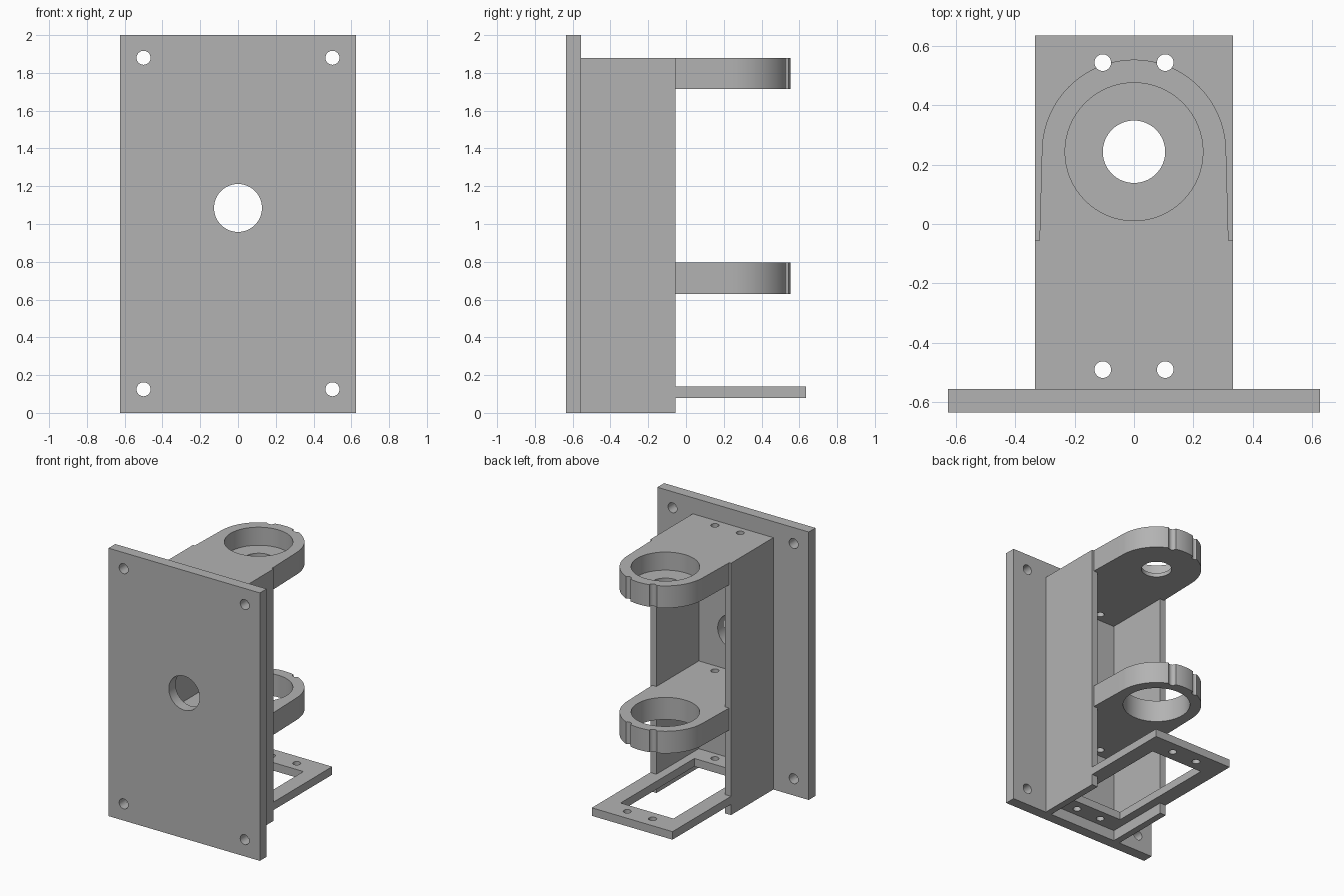
import bpy, bmesh, math

cube = bpy.data.objects.get("Cube")
if cube:
    bpy.data.objects.remove(cube, do_unlink=True)

grey = bpy.data.materials.new("matte grey")
grey.use_nodes = True
colour = (0.45, 0.45, 0.45, 1)
grey.diffuse_color = colour
grey.node_tree.nodes["Principled BSDF"].inputs["Base Color"].default_value = colour


def prism(name, outline, z0, z1):
    """Extrude a flat outline from z0 up to z1."""
    bm = bmesh.new()
    base = bm.faces.new([bm.verts.new((x, y, z0)) for x, y in outline])
    top = bmesh.ops.extrude_face_region(bm, geom=[base])["geom"]
    bmesh.ops.translate(bm, vec=(0, 0, z1 - z0),
                        verts=[g for g in top if isinstance(g, bmesh.types.BMVert)])
    bmesh.ops.recalc_face_normals(bm, faces=bm.faces)
    mesh = bpy.data.meshes.new(name)
    bm.to_mesh(mesh)
    bm.free()
    mesh.materials.append(grey)
    obj = bpy.data.objects.new(name, mesh)
    bpy.context.collection.objects.link(obj)
    return obj


def box(name, x0, x1, y0, y1, z0, z1):
    return prism(name, [(x0, y0), (x1, y0), (x1, y1), (x0, y1)], z0, z1)


def circle(x, y, r, n=64):
    return [(x + r * math.cos(math.tau * i / n), y + r * math.sin(math.tau * i / n))
            for i in range(n)]


def cut(obj, cutter):
    """Subtract the cutter from the part, then discard it."""
    mod = obj.modifiers.new("cut", 'BOOLEAN')
    mod.operation = 'DIFFERENCE'
    mod.solver = 'EXACT'
    mod.object = cutter
    select(obj)
    bpy.ops.object.modifier_apply(modifier=mod.name)
    bpy.data.objects.remove(cutter, do_unlink=True)


def select(obj):
    bpy.ops.object.select_all(action='DESELECT')
    obj.select_set(True)
    bpy.context.view_layer.objects.active = obj


def screw_holes(obj):
    """Four vertical screw holes, shared by every shelf."""
    for x in (-0.105, 0.105):
        for y in (-0.49, 0.543):
            cut(obj, prism("cutter", circle(x, y, 0.028, 32), -0.5, 2.5))


WALL, INNER, FRONT, STEP = 0.333, 0.283, -0.555, -0.055
RING_Y, RING_R = 0.243, 0.31
parts = []

# Mounting plate with a cable hole and four corner holes
plate = box("mounting_plate", -0.625, 0.625, -0.635, FRONT, 0, 2)
holes = [(0, 1.085, 0.127)] + [(x, z, 0.037) for x in (-0.5, 0.5) for z in (0.125, 1.88)]
for x, z, r in holes:
    cutter = prism("cutter", circle(x, -z, r), -1, 1)
    cutter.rotation_euler.x = -math.pi / 2
    bpy.context.view_layer.update()
    cut(plate, cutter)
parts.append(plate)

# Side walls
for side, name in ((1, "left_wall"), (-1, "right_wall")):
    x0, x1 = sorted((side * INNER, side * WALL))
    parts.append(box(name, x0, x1, FRONT, STEP, 0, 1.88))

# Round-ended bearing arms
arc = [(RING_R * math.cos(math.pi * i / 48), RING_Y + RING_R * math.sin(math.pi * i / 48))
       for i in range(49)]
outline = ([(-INNER, FRONT), (INNER, FRONT), (INNER, STEP), (0.318, STEP)]
           + arc + [(-0.318, STEP), (-INNER, STEP)])
for name, z0, z1, floor in (("upper_arm", 1.715, 1.88, 0.03), ("lower_arm", 0.63, 0.795, -0.1)):
    arm = prism(name, outline, z0, z1)
    cut(arm, prism("cutter", circle(0, RING_Y, 0.232), z0 + floor, z1 + 0.1))
    if floor > 0:
        cut(arm, prism("cutter", circle(0, RING_Y, 0.105), z0 - 0.1, z1 + 0.1))
    screw_holes(arm)
    parts.append(arm)

# Motor shelf with a rectangular opening
shelf = prism("motor_shelf", [(-INNER, FRONT), (INNER, FRONT), (INNER, STEP), (WALL, STEP),
                              (WALL, 0.635), (-WALL, 0.635), (-WALL, STEP), (-INNER, STEP)],
              0.08, 0.14)
cut(shelf, box("cutter", -0.218, 0.218, -0.41, 0.46, -0.1, 0.3))
screw_holes(shelf)
parts.append(shelf)

for part in parts:
    select(part)
    bpy.ops.object.shade_smooth_by_angle(angle=math.radians(30))
